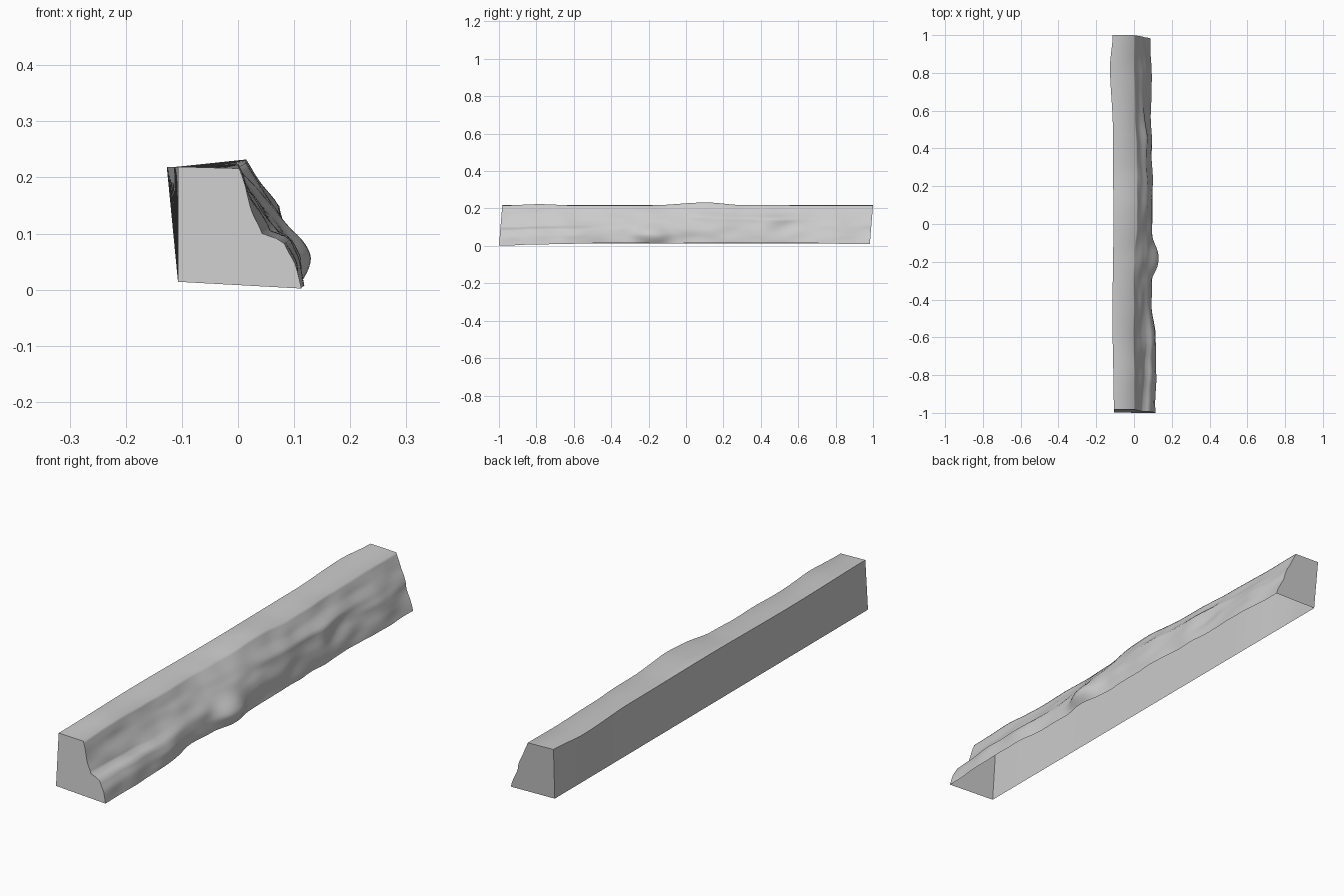
import bpy, bmesh, math
from mathutils import Vector, noise

if "Cube" in bpy.data.objects:
    bpy.data.objects.remove(bpy.data.objects["Cube"])

# Rough face: x offset at each height, for stations along the length
LEVELS = [0.003, 0.05, 0.088, 0.10, 0.138, 0.17, 0.216]
STATIONS = [
    (-1.0, .113, .100, .080, .043, .028, .016, .002),
    (-0.8, .117, .107, .092, .056, .038, .018, .000),
    (-0.6, .115, .112, .092, .072, .040, .020, -.003),
    (-0.42, .092, .087, .074, .068, .045, .020, -.002),
    (-0.3, .094, .090, .080, .074, .052, .030, -.004),
    (-0.17, .097, .095, .088, .083, .065, .042, .000),
    (0.0, .097, .094, .087, .084, .065, .043, .014),
    (0.2, .099, .092, .083, .080, .074, .044, .014),
    (0.4, .094, .088, .077, .074, .070, .038, .012),
    (0.6, .089, .079, .063, .060, .054, .028, .004),
    (0.8, .094, .082, .067, .064, .047, .023, .000),
    (1.0, .087, .070, .055, .052, .038, .021, .001),
]
# Edge lines along the length: (y, value)
TOP_Z = [(-1, .216), (-.8, .223), (-.6, .216), (-.2, .217), (.1, .232), (.3, .218), (1, .215)]
BOTTOM_Z = [(-1, .002), (-.7, .009), (-.4, .018), (-.1, .013), (.2, .018), (.6, .015), (1, .010)]
LEFT_X = [(-1, -.107), (-.5, -.114), (0, -.109), (.5, -.112), (.83, -.127), (1, -.113)]


def curve(points, t):
    # Eased interpolation between stations
    for (a, va), (b, vb) in zip(points, points[1:]):
        if t <= b:
            f = (t - a) / (b - a)
            return va + (vb - va) * f * f * (3 - 2 * f)
    return points[-1][1]


def section(y):
    top, low, left = curve(TOP_Z, y), curve(BOTTOM_Z, y), curve(LEFT_X, y)
    low += .004 * noise.noise(Vector((3, y * 11, 2))) * (1 - y ** 8)
    pts = [(-.107, .014), (left, .219)]
    n = 24
    for i in range(n, -1, -1):
        f = i / n
        base = LEVELS[0] + (LEVELS[-1] - LEVELS[0]) * f
        z = low + (top - low) * f
        # straight interpolation up the face keeps its ledges crisp
        k = max(j for j in range(6) if LEVELS[j] <= base + 1e-9)
        g = (base - LEVELS[k]) / (LEVELS[k + 1] - LEVELS[k])
        a = curve([(s[0], s[k + 1]) for s in STATIONS], y)
        b = curve([(s[0], s[k + 2]) for s in STATIONS], y)
        x = a + (b - a) * g
        # rounded knob and weathering
        d = ((y + .18) / .09) ** 2 + ((z - .058) / .055) ** 2
        x += .032 * math.exp(-d ** 1.5)
        x += .009 * noise.noise(Vector((7, y * 8, z * 18))) * math.sin(math.pi * (.15 + .75 * f))
        pts.append((x, z))
    return pts


bm = bmesh.new()
rings = []
COUNT = 100
for i in range(COUNT + 1):
    y = -1 + 2 * i / COUNT
    # both ends lean slightly towards +y at the top
    rings.append([bm.verts.new((x, y * .991 - .009 + .018 * z / .22, z)) for x, z in section(y)])

# Left, top and rough faces; the underside is open
for r, s in zip(rings, rings[1:]):
    for j in range(len(r) - 1):
        bm.faces.new((r[j], s[j], s[j + 1], r[j + 1]))
# Flat end caps
bm.faces.new(rings[0])
bm.faces.new(rings[-1][::-1])
bm.normal_update()
# Make sure the left side faces outwards, then match the rest to it
bmesh.ops.recalc_face_normals(bm, faces=bm.faces)
bm.faces.ensure_lookup_table()
if bm.faces[0].normal.x > 0:
    bmesh.ops.reverse_faces(bm, faces=bm.faces)

mesh = bpy.data.meshes.new("rock_ledge")
bm.to_mesh(mesh)
bm.free()
ledge = bpy.data.objects.new("rock_ledge", mesh)
bpy.context.collection.objects.link(ledge)
bpy.context.view_layer.objects.active = ledge
ledge.select_set(True)
bpy.ops.object.shade_smooth_by_angle(angle=math.radians(72))
